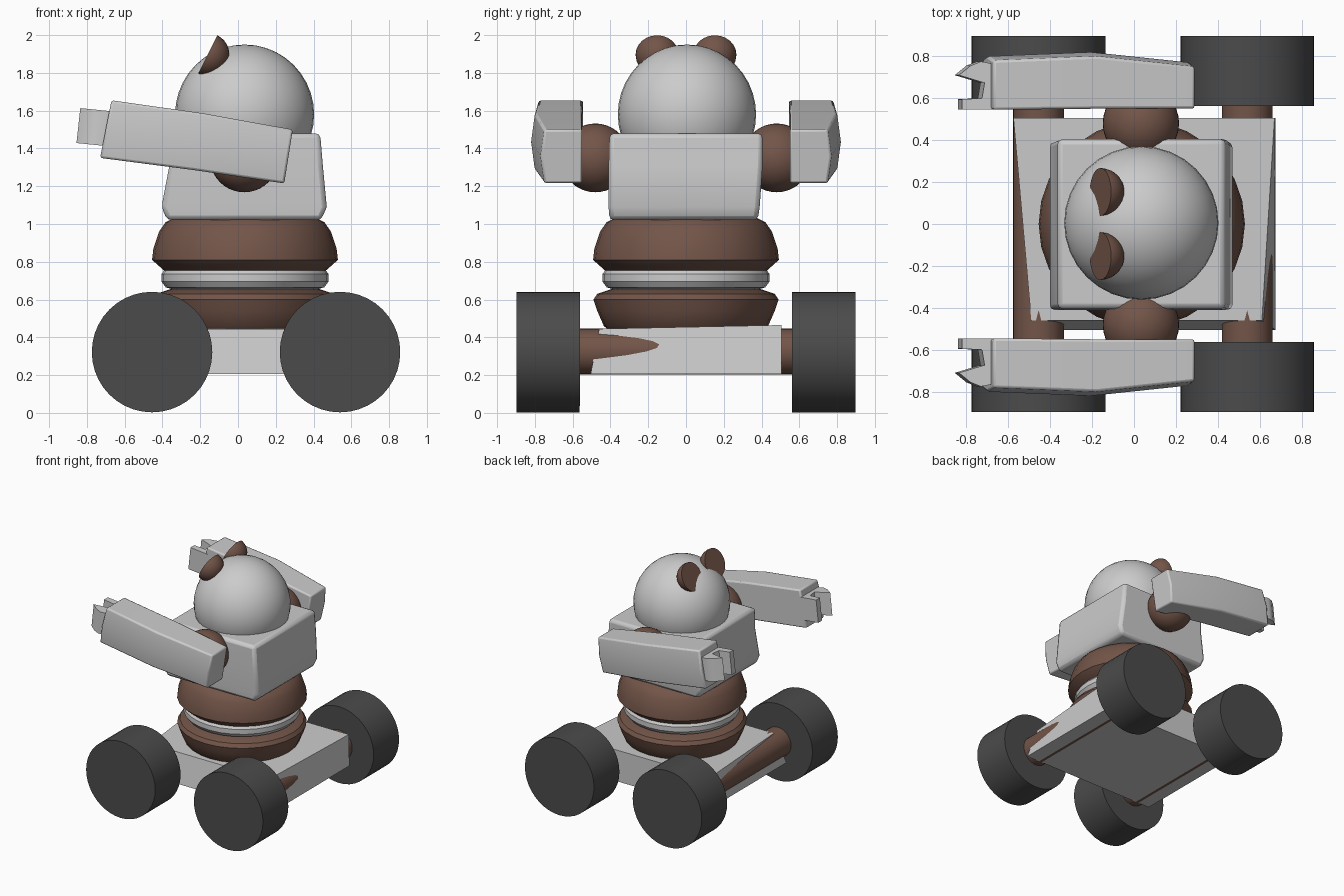
import bpy, bmesh, math
from mathutils import Vector, Matrix

if "Cube" in bpy.data.objects:
    bpy.data.objects.remove(bpy.data.objects["Cube"])


def material(name, rgb):
    m = bpy.data.materials.new(name)
    m.diffuse_color = (*rgb, 1)
    m.use_nodes = True
    m.node_tree.nodes["Principled BSDF"].inputs["Base Color"].default_value = m.diffuse_color
    return m


brown = material("brown", (0.17, 0.09, 0.065))
dark = material("dark_rubber", (0.07, 0.07, 0.07))
CX = 0.037  # shared x centre of the body


def finish(name, bm, mat=None, bevel=0.0, angle=35):
    bmesh.ops.recalc_face_normals(bm, faces=bm.faces)
    me = bpy.data.meshes.new(name)
    bm.to_mesh(me)
    bm.free()
    ob = bpy.data.objects.new(name, me)
    bpy.context.collection.objects.link(ob)
    if mat:
        me.materials.append(mat)
    if bevel:
        b = ob.modifiers.new("bevel", 'BEVEL')
        b.width, b.segments = bevel, 2
    bpy.ops.object.select_all(action='DESELECT')
    ob.select_set(True)
    bpy.context.view_layer.objects.active = ob
    bpy.ops.object.shade_smooth_by_angle(angle=math.radians(angle))
    return ob


def cylinder_y(name, x, y, z, r, length, mat):
    bm = bmesh.new()
    mat4 = Matrix.Translation((x, y, z)) @ Matrix.Rotation(math.pi / 2, 4, 'X')
    bmesh.ops.create_cone(bm, cap_ends=True, segments=40, radius1=r, radius2=r,
                          depth=length, matrix=mat4)
    return finish(name, bm, mat)


def ball(name, loc, scale, mat=None):
    bm = bmesh.new()
    bmesh.ops.create_uvsphere(bm, u_segments=32, v_segments=20, radius=1,
                              matrix=Matrix.Translation(loc) @ Matrix.Diagonal((*scale, 1)))
    return finish(name, bm, mat)


def loft(name, sections, mat=None, bevel=0.0):
    """Join equal-length closed sections of 3D points, capping both ends."""
    bm = bmesh.new()
    rings = [[bm.verts.new(p) for p in s] for s in sections]
    n = len(rings[0])
    for a, b in zip(rings, rings[1:]):
        for i in range(n):
            bm.faces.new((a[i], a[(i + 1) % n], b[(i + 1) % n], b[i]))
    bm.faces.new(rings[0])
    bm.faces.new(rings[-1])
    return finish(name, bm, mat, bevel)


def lathe(name, profile, mat=None, n=28):
    turn = [2 * math.pi * i / n for i in range(n)]
    return loft(name, [[(CX + r * math.cos(a), r * math.sin(a), z) for a in turn]
                       for r, z in profile], mat)


def rect(x0, x1, y0, y1, z):
    return [(x0, y0, z), (x1, y0, z), (x1, y1, z), (x0, y1, z)]


# Wheels and axles
for end, x in (("left", -0.455), ("right", 0.54)):
    cylinder_y(f"{end}_axle", x, 0, 0.325, 0.121, 1.2, brown)
    for side, y in (("front", -0.73), ("back", 0.73)):
        cylinder_y(f"{side}_{end}_wheel", x, y, 0.322, 0.319, 0.335, dark)

# Chassis slab, slightly pinched at its front top edge
loft("chassis", [rect(-0.575, 0.675, -0.505, 0.505, 0.205),
                 [(-0.49, -0.46, 0.445), (0.61, -0.46, 0.445),
                  (0.67, 0.505, 0.465), (-0.575, 0.505, 0.465)]])

# Waist rings
lathe("lower_waist", [(0.40, 0.43), (0.435, 0.46), (0.47, 0.54), (0.49, 0.6),
                      (0.47, 0.63), (0.38, 0.66)], brown)
lathe("middle_ring", [(0.37, 0.65), (0.42, 0.665), (0.442, 0.695), (0.442, 0.735),
                      (0.42, 0.765), (0.37, 0.78)])
lathe("upper_waist", [(0.36, 0.735), (0.43, 0.755), (0.492, 0.81), (0.485, 0.87),
                      (0.455, 0.96), (0.42, 1.01), (0.34, 1.05)], brown)

# Chest block
loft("chest", [rect(-0.375, 0.44, -0.405, 0.38, 1.02),
               rect(-0.405, 0.47, -0.41, 0.39, 1.09),
               rect(-0.365, 0.45, -0.41, 0.405, 1.3),
               rect(-0.365, 0.435, -0.405, 0.405, 1.48)], bevel=0.025)

# Head
ball("head", (0.035, 0.005, 1.58), (0.368, 0.366, 0.37))

# Ears: half balls with the flat side facing the left and up
for side, s in (("front", -1), ("back", 1)):
    bm = bmesh.new()
    bmesh.ops.create_uvsphere(bm, u_segments=24, v_segments=16, radius=0.114)
    bmesh.ops.bisect_plane(bm, geom=bm.verts[:] + bm.edges[:] + bm.faces[:],
                           plane_co=(0, 0, 0.0001), plane_no=(0, 0, 1), clear_outer=True)
    bmesh.ops.holes_fill(bm, edges=[e for e in bm.edges if e.is_boundary])
    turn = Vector((-0.9, 0, 0.45)).to_track_quat('Z', 'Y').to_matrix().to_4x4()
    bm.transform(Matrix.Translation((-0.16, 0.153 * s, 1.897)) @ turn)
    finish(f"{side}_ear", bm, brown)

# Shoulders, arms and two-fingered hands on both sides
for side, s in (("front", -1), ("back", 1)):
    ball(f"{side}_shoulder", (0.033, 0.48 * s, 1.35), (0.182,) * 3, brown)

    def arm_section(xt, zt, xb, zb, y0, y1):
        xm, zm = (xt + xb) / 2, (zt + zb) / 2
        return [(xt, y0 * s, zt), (xt, (y1 - 0.02) * s, zt), (xm, y1 * s, zm),
                (xb, (y1 - 0.02) * s, zb), (xb, y0 * s, zb)]

    loft(f"{side}_arm", [arm_section(0.29, 1.5, 0.245, 1.215, 0.55, 0.77),
                         arm_section(-0.18, 1.585, -0.23, 1.285, 0.55, 0.82),
                         arm_section(-0.67, 1.655, -0.73, 1.35, 0.545, 0.80)], bevel=0.012)

    def finger(name, outline):
        # outline in plan, extruded upward and tilted with the arm
        lift = lambda x: -0.1 * (x + 0.76)
        loft(f"{side}_{name}", [[(x + dx, y * s, z + lift(x)) for x, y in outline]
                                for z, dx in ((1.42, -0.01), (1.605, 0.01))])

    finger("inner_finger", [(-0.83, 0.545), (-0.66, 0.545), (-0.66, 0.72), (-0.715, 0.72),
                            (-0.735, 0.60), (-0.83, 0.595)])
    finger("outer_finger", [(-0.845, 0.71), (-0.79, 0.755), (-0.74, 0.775),
                            (-0.66, 0.76), (-0.66, 0.67), (-0.73, 0.675)])
